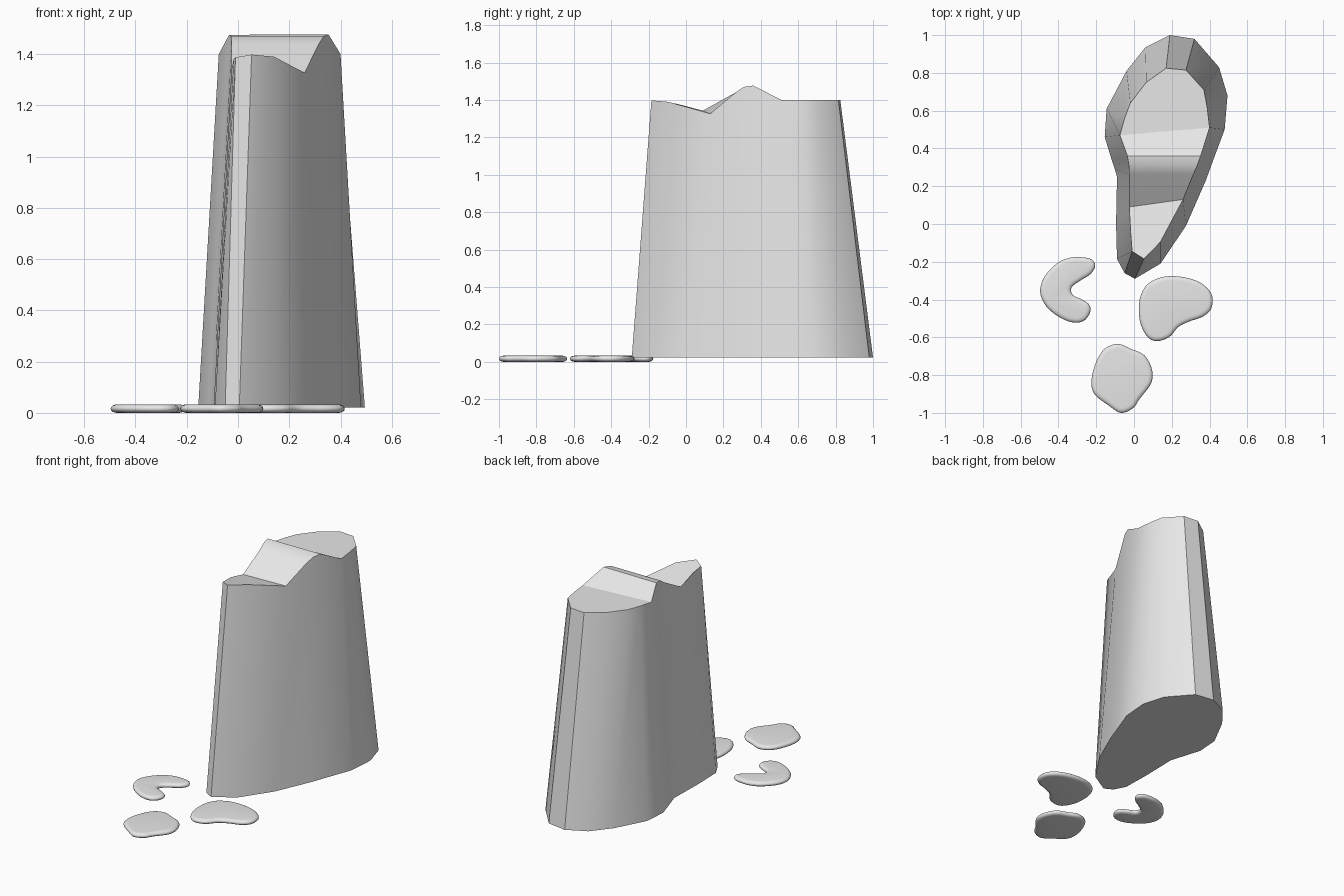
import bpy, bmesh, math
from mathutils import Vector

if "Cube" in bpy.data.objects:
    bpy.data.objects.remove(bpy.data.objects["Cube"])

grey = bpy.data.materials.new("light_grey")
grey.diffuse_color = (0.8, 0.8, 0.8, 1)
grey.use_nodes = True
grey.node_tree.nodes["Principled BSDF"].inputs["Base Color"].default_value = grey.diffuse_color


def finish(bm, name, angle):
    bmesh.ops.recalc_face_normals(bm, faces=bm.faces[:])
    mesh = bpy.data.meshes.new(name)
    bm.to_mesh(mesh)
    bm.free()
    mesh.materials.append(grey)
    ob = bpy.data.objects.new(name, mesh)
    bpy.context.collection.objects.link(ob)
    bpy.ops.object.select_all(action='DESELECT')
    ob.select_set(True)
    bpy.context.view_layer.objects.active = ob
    bpy.ops.object.shade_smooth_by_angle(angle=math.radians(angle))
    return ob


# Tapered tower: each row is base x, y then top x, y, z, running front to back
BASE_Z = 0.022
right = [(.005, -.29, .053, -.185, 1.398), (.14, -.21, .14, -.095, 1.39),
         (.275, -.01, .26, .13, 1.327), (.38, .23, .315, .265, 1.44),
         (.40, .285, .335, .31, 1.47), (.42, .34, .353, .36, 1.477),
         (.48, .50, .40, .51, 1.4), (.495, .68, .387, .62, 1.4),
         (.45, .83, .37, .71, 1.4), (.32, .98, .275, .815, 1.4)]
left = [(-.05, -.26, -.01, -.145, 1.387), (-.09, -.185, -.017, -.05, 1.38),
        (-.095, 0, -.025, .09, 1.343), (-.09, .25, -.025, .265, 1.44),
        (-.10, .285, -.027, .31, 1.47), (-.115, .33, -.035, .36, 1.475),
        (-.155, .46, -.075, .47, 1.4), (-.145, .61, -.05, .56, 1.4),
        (-.04, .81, -.02, .64, 1.4), (.06, .935, .065, .75, 1.4),
        (.19, 1.0, .17, .825, 1.4)]


def tower():
    bm = bmesh.new()
    ring = right + left[::-1]
    base = [bm.verts.new((p[0], p[1], BASE_Z)) for p in ring]
    top = [bm.verts.new(p[2:]) for p in ring]
    n = len(ring)
    for i in range(n):
        j = (i + 1) % n
        bm.faces.new((base[i], base[j], top[j], top[i]))
    bm.faces.new(base[::-1])
    # top surface: front cap, valley and ridge strips, back cap
    r, l = top[:len(right)], top[len(right):][::-1]
    bm.faces.new(r[:3] + l[2::-1])
    for i in range(2, 6):
        bm.faces.new((r[i], r[i + 1], l[i + 1], l[i]))
    bm.faces.new(r[6:] + l[:5:-1])
    return finish(bm, "tower", 30)


def smooth_loop(points, steps=4):
    """Closed Catmull-Rom curve through the points."""
    pts = [Vector(p) for p in points]
    n, out = len(pts), []
    for i in range(n):
        a, b, c, d = (pts[(i + k) % n] for k in (-1, 0, 1, 2))
        for s in range(steps):
            t = s / steps
            out.append(0.5 * (2 * b + (c - a) * t + (2 * a - 5 * b + 4 * c - d) * t * t
                              + (3 * b - a - 3 * c + d) * t ** 3))
    return out


def pad(name, points, height=0.033, edge=0.025):
    """Flat pad with a rounded rim."""
    loop = smooth_loop(points)
    n = len(loop)
    area = sum(loop[i - 1].cross(loop[i]) for i in range(n))
    side = 1 if area > 0 else -1
    inward = []
    for i in range(n):
        t = (loop[(i + 1) % n] - loop[i - 1]).normalized()
        inward.append(Vector((-t.y, t.x)) * side)
    bm = bmesh.new()
    rings = []
    for k in range(9):
        a = -math.pi / 2 + math.pi * k / 8
        inset = edge * (1 - math.cos(a))
        z = height / 2 * (1 + math.sin(a))
        rings.append([bm.verts.new((*(p + m * inset), z)) for p, m in zip(loop, inward)])
    for lo, hi in zip(rings, rings[1:]):
        for i in range(n):
            j = (i + 1) % n
            bm.faces.new((lo[i], lo[j], hi[j], hi[i]))
    bm.faces.new(rings[0][::-1])
    bm.faces.new(rings[-1])
    return finish(bm, name, 60)


tower()

# Three loose pads on the ground in front
pad("crescent_pad", [
    (-.30, -.175), (-.23, -.185), (-.205, -.22), (-.23, -.265), (-.285, -.30),
    (-.33, -.335), (-.325, -.375), (-.275, -.40), (-.235, -.43), (-.235, -.475),
    (-.27, -.515), (-.33, -.52), (-.40, -.49), (-.465, -.435), (-.497, -.36),
    (-.475, -.28), (-.41, -.21), (-.355, -.183)])
pad("bean_pad", [
    (.03, -.40), (.07, -.32), (.155, -.28), (.255, -.28), (.35, -.31), (.41, -.37),
    (.41, -.445), (.365, -.49), (.295, -.515), (.235, -.545), (.185, -.60),
    (.115, -.62), (.065, -.59), (.03, -.51)])
pad("round_pad", [
    (-.085, -.635), (-.02, -.66), (.055, -.695), (.095, -.77), (.09, -.845),
    (.03, -.925), (-.005, -.975), (-.07, -1.0), (-.135, -.96), (-.21, -.90),
    (-.225, -.825), (-.20, -.73), (-.155, -.66)])
